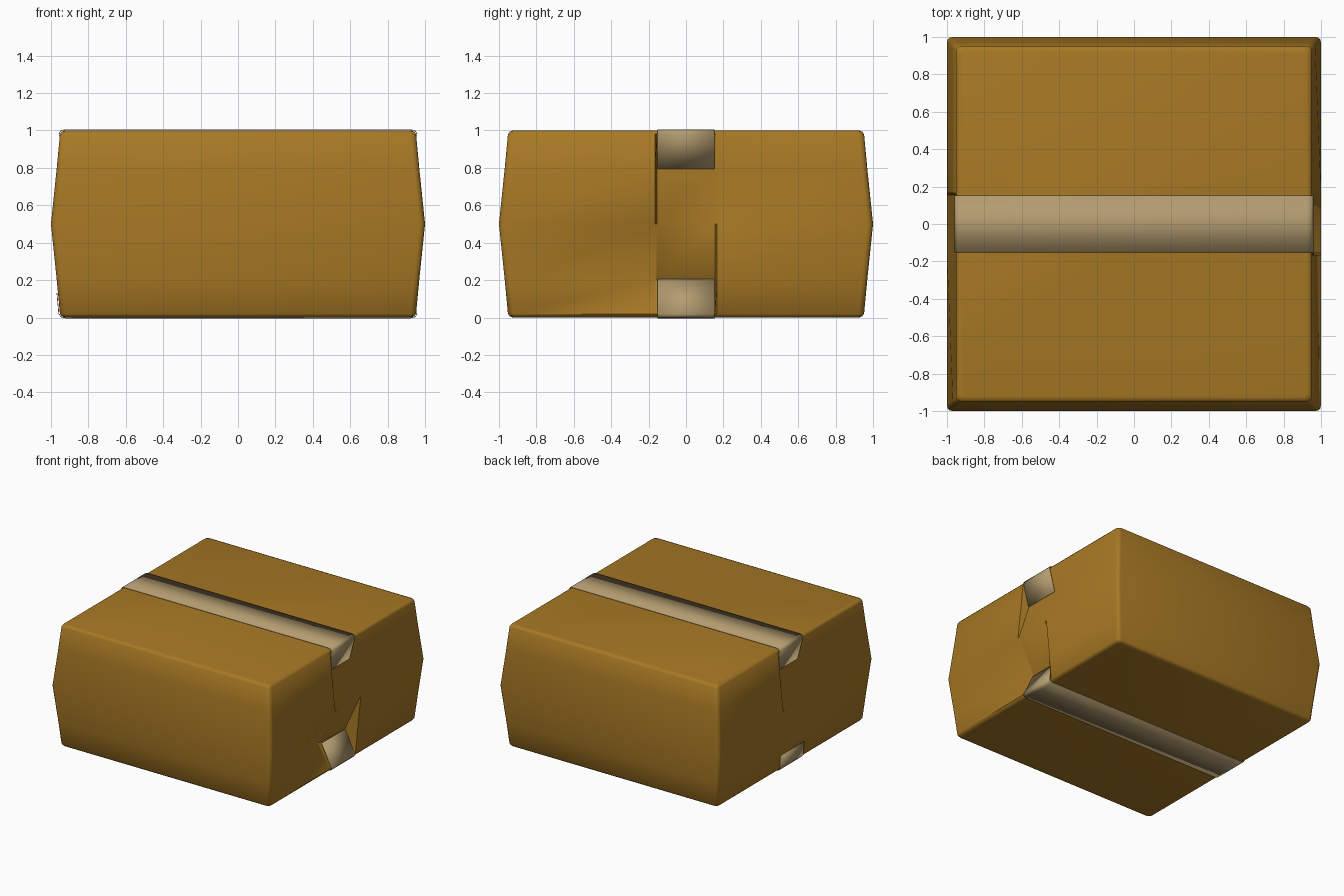
import bpy, bmesh, math

if "Cube" in bpy.data.objects:
    bpy.data.objects.remove(bpy.data.objects["Cube"])


def material(name, rgb):
    m = bpy.data.materials.new(name)
    m.diffuse_color = (*rgb, 1)
    m.use_nodes = True
    m.node_tree.nodes["Principled BSDF"].inputs["Base Color"].default_value = m.diffuse_color
    return m


def finish(name, bm, mat, angle):
    bmesh.ops.recalc_face_normals(bm, faces=bm.faces)
    me = bpy.data.meshes.new(name)
    bm.to_mesh(me)
    bm.free()
    ob = bpy.data.objects.new(name, me)
    bpy.context.collection.objects.link(ob)
    me.materials.append(mat)
    bpy.ops.object.select_all(action='DESELECT')
    ob.select_set(True)
    bpy.context.view_layer.objects.active = ob
    bpy.ops.object.shade_smooth_by_angle(angle=math.radians(angle))
    return ob


card = material("cardboard", (0.39, 0.19, 0.018))
tape_mat = material("tape", (0.45, 0.33, 0.16))

# Cardboard box: (height, half width) rings, bulging at mid height
levels = [(0, .925), (.006, .942), (.02, .952), (.2, .969), (.5, 1),
          (.8, .969), (.98, .952), (.994, .942), (1, .925)]
# Ends dent inwards beside the tape; each row is x at y = end_y
end_y = [-.165, -.155, .155, .165]
dents_right = {.2: [.84, .84, .86, .969], .8: [.969, .90, .90, .90]}
dents_left = {.8: [.969, .90, .90, .90]}
R = .03


def ring(z, c):
    """One outline, anticlockwise, with rounded corners and dented ends."""
    pts = []
    for k, dents in ((0, dents_right), (1, dents_left)):
        s = 1 - 2 * k                      # second half is turned 180 degrees
        half = [(x, y) for x, y in zip(dents.get(z, [c] * 4), end_y)]
        for start in (0, 90):
            cx = (c - R) * (1 if start == 0 else -1)
            for i in range(4):
                a = math.radians(start + 30 * i)
                half.append((cx + R * math.cos(a), c - R + R * math.sin(a)))
        pts += [(s * x, s * y, z) for x, y in half]
    return pts


bm = bmesh.new()
rings = [[bm.verts.new(p) for p in ring(z, c)] for z, c in levels]
for a, b in zip(rings, rings[1:]):
    n = len(a)
    for i in range(n):
        j = (i + 1) % n
        bm.faces.new((a[i], a[j], b[j], b[i]))
bm.faces.new(rings[0])
bm.faces.new(rings[-1])
finish("cardboard_box", bm, card, 50)


# Tape strips: profile in x and z swept across y
def tape(name, path):
    bm = bmesh.new()
    rows = [[bm.verts.new((x, y, z)) for y in (-.152, .152)] for x, z in path]
    for a, b in zip(rows, rows[1:]):
        bm.faces.new((a[0], a[1], b[1], b[0]))
    ob = finish(name, bm, tape_mat, 30)
    mod = ob.modifiers.new("thickness", 'SOLIDIFY')
    mod.thickness = .004
    mod.offset = 0


upper = [(.906, .795), (.957, .982), (.946, .999), (.925, 1.004)]
tape("top_tape", [(-x, z) for x, z in upper] + upper[::-1])
tape("bottom_tape", [(-.968, .13), (-.958, .02), (-.946, .003), (-.925, -.002),
                     (.925, -.002), (.946, .003), (.957, .018), (.866, .205)])
